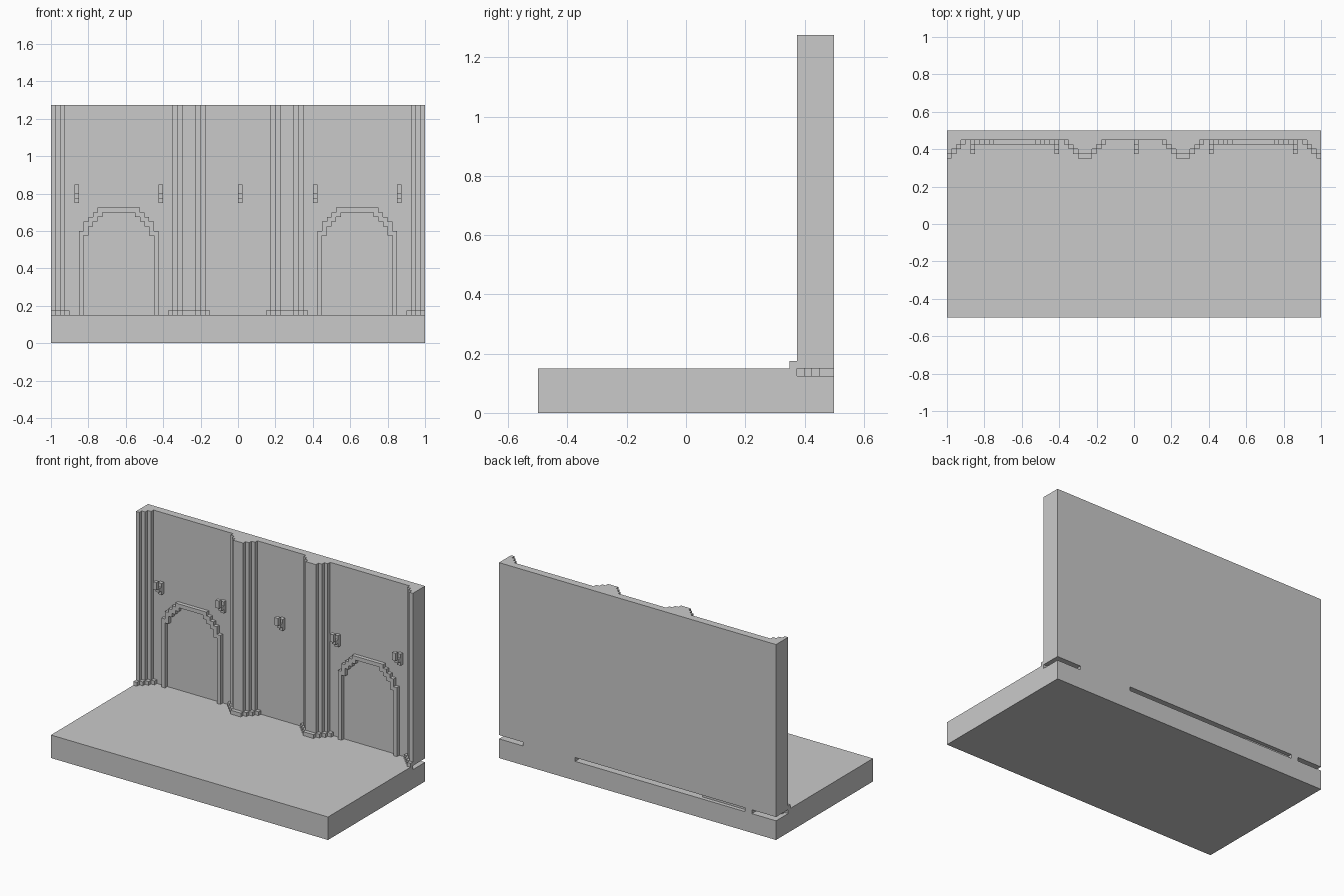
import bpy
import bmesh

cube = bpy.data.objects.get("Cube")
if cube:
    bpy.data.objects.remove(cube, do_unlink=True)

U = 0.025            # size of one block
WIDTH = 80           # blocks along x
WALL = 38            # wall front, in blocks from the front edge
BACK = 40            # back edge
FLOOR, TOP = 6, 51   # floor and wall top heights

stone = bpy.data.materials.new("grey_stone")
stone.use_nodes = True
stone.diffuse_color = (0.59, 0.59, 0.59, 1)
stone.node_tree.nodes["Principled BSDF"].inputs["Base Color"].default_value = (0.59, 0.59, 0.59, 1)


def place(x, y, z):
    return (x * U - 1, y * U - 0.5, z * U)


def outline(start, low, high):
    """Closed stepped outline around columns running from low to high."""
    pts = []
    for i, v in enumerate(low):
        pts += [(start + i, v), (start + i + 1, v)]
    for i in reversed(range(len(high))):
        pts += [(start + i + 1, high[i]), (start + i, high[i])]
    pts = [p for i, p in enumerate(pts) if p != pts[i - 1]]
    n = len(pts)
    return [p for i, p in enumerate(pts)
            if not any(pts[i - 1][k] == p[k] == pts[(i + 1) % n][k] for k in (0, 1))]


def prism(name, pts, a, b, upright=False):
    """Extrude an outline from a to b, upwards or (upright) along y."""
    bm = bmesh.new()
    rings = []
    for d in (a, b):
        rings.append([bm.verts.new(place(p, d, q) if upright else place(p, q, d))
                      for p, q in pts])
    for ring in rings:
        bm.faces.new(ring)
    for i in range(len(pts)):
        bm.faces.new((rings[0][i - 1], rings[0][i], rings[1][i], rings[1][i - 1]))
    bmesh.ops.recalc_face_normals(bm, faces=bm.faces)
    mesh = bpy.data.meshes.new(name)
    bm.to_mesh(mesh)
    bm.free()
    mesh.materials.append(stone)
    obj = bpy.data.objects.new(name, mesh)
    bpy.context.collection.objects.link(obj)


def box(name, x, y, z):
    corners = [(x[0], y[0]), (x[1], y[0]), (x[1], y[1]), (x[0], y[1])]
    prism(name, corners, z[0], z[1])


# Stepped pilasters: first and last block of each core
cores = {"right_end": (0, 0), "right_middle": (28, 30),
         "left_middle": (49, 51), "left_end": (79, 79)}


def front_of(i, reach, core):
    gap = max(core[0] - i, i - core[1], 0)
    return WALL - max(0, reach - gap)


wall_front = [min(front_of(i, 3, c) for c in cores.values()) for i in range(WIDTH)]

# Wall with pilasters in one piece
prism("wall", outline(0, wall_front, [BACK] * WIDTH), FLOOR, TOP)

# Pilaster feet
for side, core in cores.items():
    first, last = max(0, core[0] - 3), min(WIDTH - 1, core[1] + 3)
    edge = [front_of(i, 4, core) for i in range(first, last + 1)]
    prism(side + "_pilaster_foot", outline(first, edge, [WALL] * len(edge)), FLOOR, FLOOR + 1)

# Base, and the floor slab that leaves a slot under the wall
box("base", (0, WIDTH), (0, BACK), (0, FLOOR - 1))
slab_back = list(wall_front)
for first, last, depth in ((7, 9, BACK), (9, 22, BACK - 1), (58, 73, BACK)):
    slab_back[first:last] = [depth] * (last - first)
prism("floor_slab", outline(0, [0] * WIDTH, slab_back), FLOOR - 1, FLOOR)

# Arch trims
tops, soffits = [24, 26, 27, 28], [FLOOR, 23, 25, 26, 27]
high = tops + [29] * 9 + tops[::-1]
low = soffits + [28] * 7 + soffits[::-1]
for name, start in (("right_arch_trim", 6), ("left_arch_trim", 57)):
    prism(name, outline(start, low, high), WALL - 1, WALL, upright=True)

# Wall torches: plate on the wall, arm, and upright torch in front
for n, x in enumerate((5, 23, 40, 56, 74), 1):
    box(f"torch_plate_{n}", (x, x + 1), (WALL - 1, WALL), (30, 33))
    box(f"torch_arm_{n}", (x, x + 1), (WALL - 2, WALL - 1), (31, 32))
    box(f"torch_{n}", (x, x + 1), (WALL - 3, WALL - 2), (32, 34))
